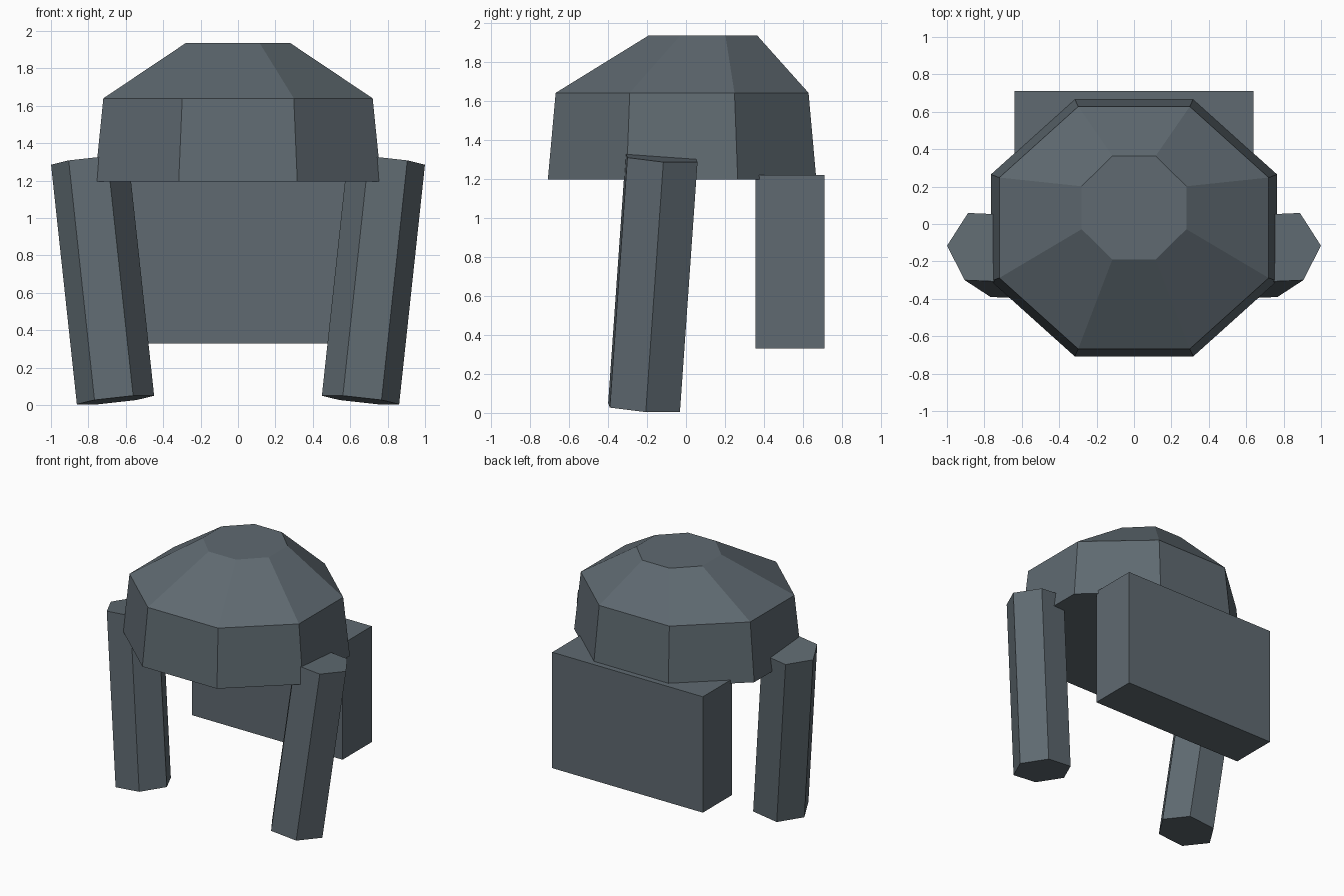
import bpy, math
from mathutils import Vector, Matrix

if "Cube" in bpy.data.objects:
    bpy.data.objects.remove(bpy.data.objects["Cube"])

slate = bpy.data.materials.new("slate_grey")
slate.diffuse_color = (0.115, 0.144, 0.165, 1)
slate.use_nodes = True
slate.node_tree.nodes["Principled BSDF"].inputs["Base Color"].default_value = slate.diffuse_color


def add_object(name, verts, faces):
    mesh = bpy.data.meshes.new(name)
    mesh.from_pydata(verts, [], faces)
    mesh.update()
    mesh.materials.append(slate)
    obj = bpy.data.objects.new(name, mesh)
    bpy.context.collection.objects.link(obj)
    return obj


def loft(name, rings):
    """Closed, flat-shaded skin over counter-clockwise rings, lowest first."""
    n = len(rings[0])
    verts = [p for ring in rings for p in ring]
    faces = [tuple(reversed(range(n))),
             tuple(range(len(verts) - n, len(verts)))]
    for r in range(len(rings) - 1):
        a, b = r * n, (r + 1) * n
        faces += [(a + i, a + (i + 1) % n, b + (i + 1) % n, b + i)
                  for i in range(n)]
    return add_object(name, verts, faces)


def octagon(half_x, half_y, cy, z):
    k = 1 / math.cos(math.pi / 8)
    angles = [math.radians(22.5 + 45 * i) for i in range(8)]
    return [Vector((half_x * k * math.cos(a), cy + half_y * k * math.sin(a), z))
            for a in angles]


# Faceted dome, its crown set slightly back
loft("dome", [octagon(0.765, 0.688, -0.02, 1.195),
              octagon(0.72, 0.648, -0.02, 1.64),
              octagon(0.28, 0.277, 0.087, 1.935)])

# Rear slab
slab = [[Vector((x, y, z)) for x, y in
         ((-0.64, 0.355), (0.64, 0.355), (0.64, 0.71), (-0.64, 0.71))]
        for z in (0.33, 1.22)]
loft("rear_slab", slab)

# Splayed hexagonal posts, one mirrored from the other
foot, head = Vector((0.655, -0.215, 0.027)), Vector((0.793, -0.125, 1.308))
axis = (head - foot).normalized()
side = (Vector((1, 0.05, 0)) - axis * axis.dot(Vector((1, 0.05, 0)))).normalized()
front = axis.cross(side)


def hexagon(center):
    return [center + 0.208 * (side * math.cos(a) + front * math.sin(a))
            for a in (math.radians(60 * i) for i in range(6))]


right_post = loft("right_post", [hexagon(foot), hexagon(head)])
left_post = right_post.copy()
left_post.data = right_post.data.copy()
left_post.name = left_post.data.name = "left_post"
left_post.data.transform(Matrix.Scale(-1, 4, (1, 0, 0)))
left_post.data.flip_normals()
bpy.context.collection.objects.link(left_post)
